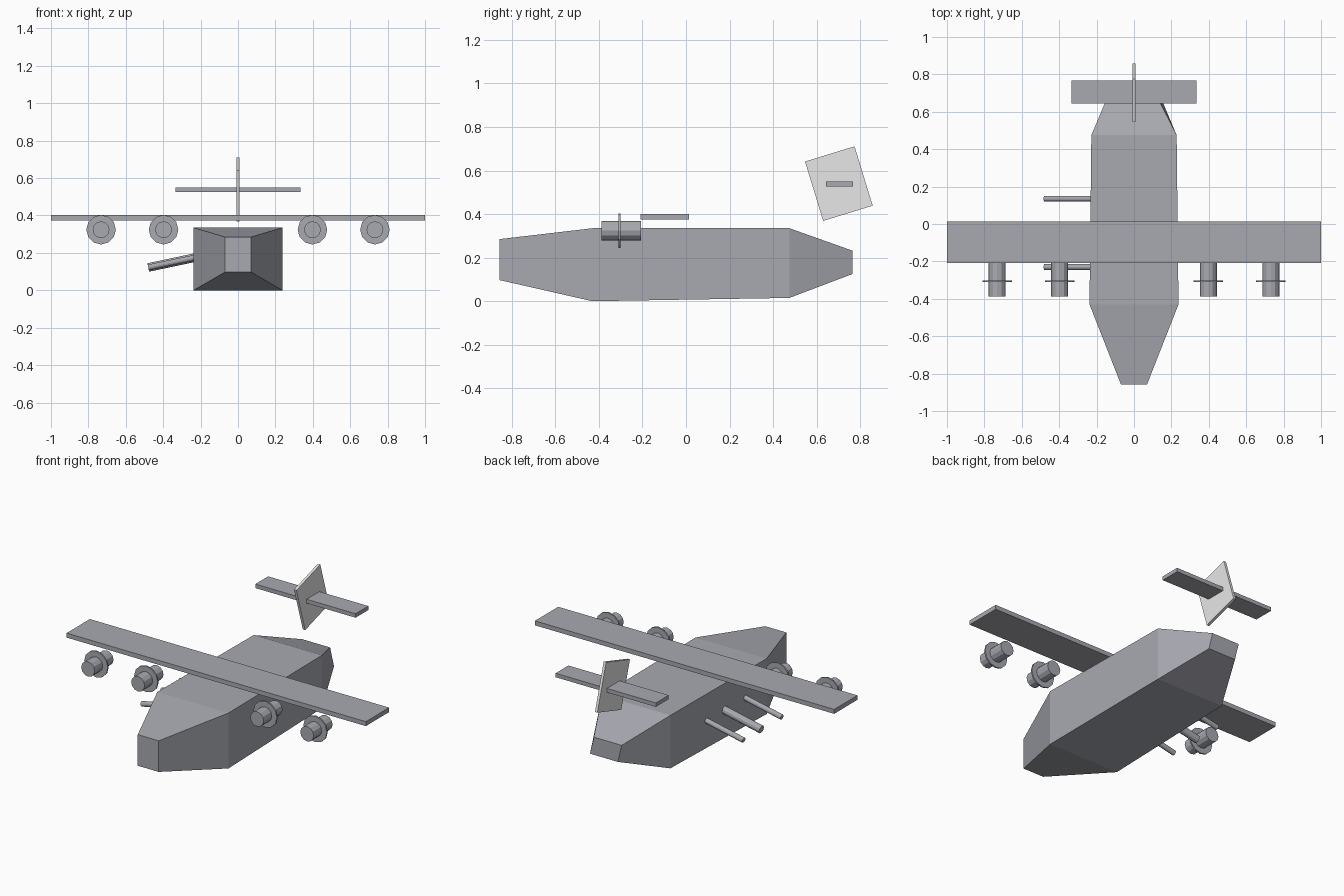
import bpy, bmesh, math
from mathutils import Vector, Matrix

cube = bpy.data.objects.get("Cube")
if cube:
    bpy.data.objects.remove(cube, do_unlink=True)


def material(name, rgb):
    m = bpy.data.materials.new(name)
    m.use_nodes = True
    m.diffuse_color = (*rgb, 1)
    m.node_tree.nodes["Principled BSDF"].inputs["Base Color"].default_value = (*rgb, 1)
    return m


blue_grey = material("blue grey", (0.39, 0.40, 0.44))
light_grey = material("light grey", (0.8, 0.8, 0.8))


def finish(name, bm, mat):
    bmesh.ops.recalc_face_normals(bm, faces=bm.faces)
    mesh = bpy.data.meshes.new(name)
    bm.to_mesh(mesh)
    bm.free()
    mesh.materials.append(mat)
    obj = bpy.data.objects.new(name, mesh)
    bpy.context.collection.objects.link(obj)
    return obj


def box(name, center, size, mat=blue_grey, tilt=0):
    bm = bmesh.new()
    m = (Matrix.Translation(center) @ Matrix.Rotation(tilt, 4, 'X')
         @ Matrix.Diagonal((*size, 1)))
    bmesh.ops.create_cube(bm, size=1, matrix=m)
    return finish(name, bm, mat)


def rod(name, start, end, radius, sides=12):
    a, b = Vector(start), Vector(end)
    turn = (b - a).to_track_quat('Z', 'Y').to_matrix().to_4x4()
    bm = bmesh.new()
    bmesh.ops.create_cone(bm, cap_ends=True, segments=sides, radius1=radius, radius2=radius,
                          depth=(b - a).length, matrix=Matrix.Translation((a + b) / 2) @ turn)
    return finish(name, bm, blue_grey)


# Fuselage: four rectangular sections (y, half width, bottom, top, sideways skew)
sections = [(-0.857, 0.07, 0.097, 0.285, 0),
            (-0.43, 0.238, 0.0, 0.335, 0),
            (0.475, 0.228, 0.015, 0.335, 0),
            (0.765, 0.093, 0.125, 0.232, 0.013)]
bm = bmesh.new()
rings = [[bm.verts.new(p) for p in ((w - s, y, top), (w + s, y, low),
                                    (-w + s, y, low), (-w - s, y, top))]
         for y, w, low, top, s in sections]
for a, b in zip(rings, rings[1:]):
    for i in range(4):
        j = (i + 1) % 4
        bm.faces.new((a[i], a[j], b[j], b[i]))
bm.faces.new(rings[0])
bm.faces.new(rings[-1])
finish("fuselage", bm, blue_grey)

# Wing and tail
box("wing", (0, -0.097, 0.388), (2, 0.222, 0.027))
box("tailplane", (0, 0.705, 0.538), (0.67, 0.122, 0.024))
box("tail_fin", (0, 0.702, 0.54), (0.016, 0.238, 0.285), light_grey, math.radians(17))

# Engines with propeller discs
for side, label in ((1, "left"), (-1, "right")):
    for x, place in ((0.398, "inner"), (0.732, "outer")):
        x *= side
        rod(f"{label}_{place}_engine", (x, -0.387, 0.324), (x, -0.207, 0.324), 0.045)
        rod(f"{label}_{place}_propeller_disc", (x, -0.31, 0.324), (x, -0.301, 0.324), 0.079)

# Guns on the right side, angled downward
for y, radius, place in ((0.135, 0.0155, "rear"), (-0.035, 0.023, "middle"), (-0.23, 0.0155, "front")):
    rod(f"{place}_gun", (-0.2, y, 0.181), (-0.48, y, 0.122), radius)
